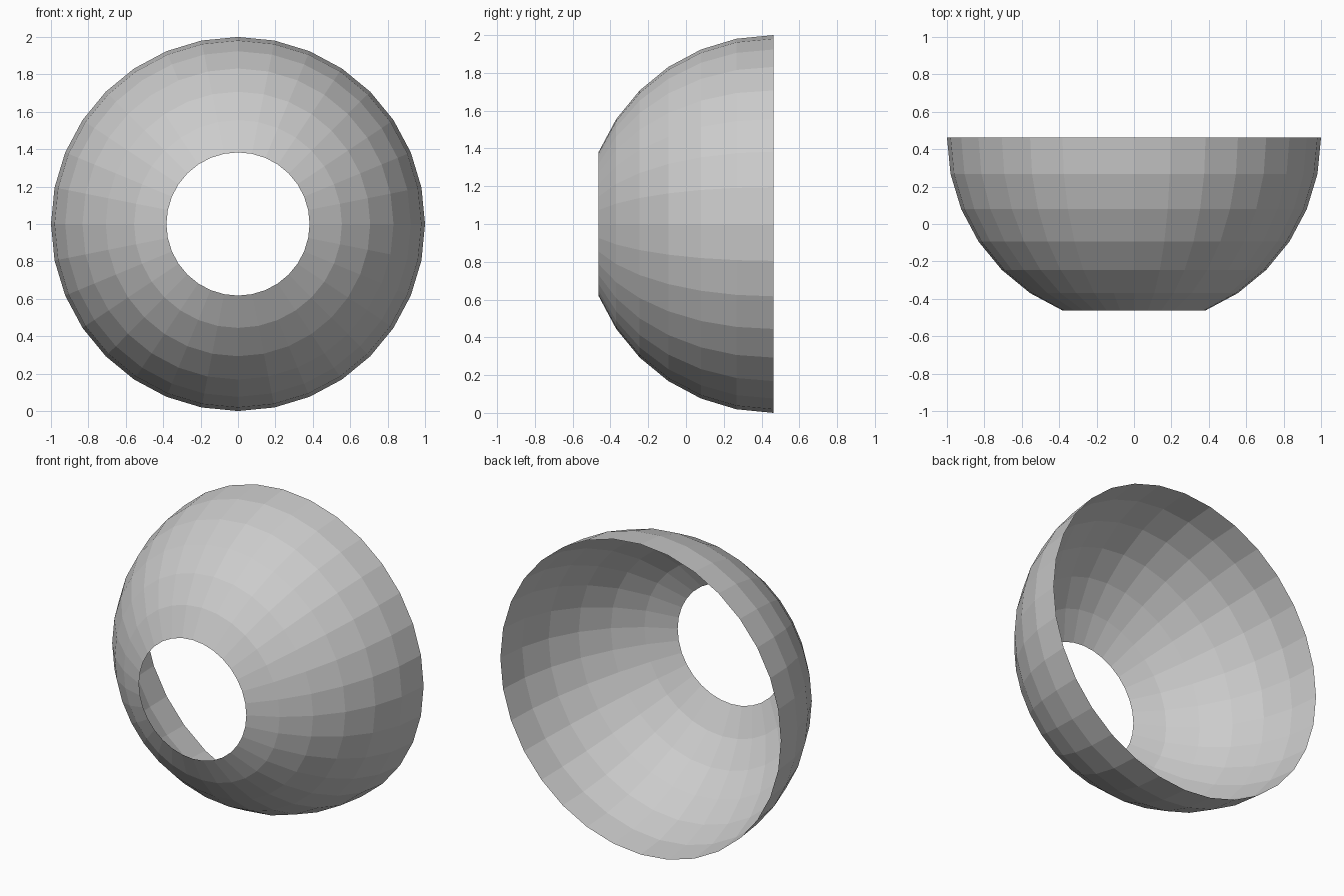
import bpy, bmesh, math
from mathutils import Matrix

if "Cube" in bpy.data.objects:
    bpy.data.objects.remove(bpy.data.objects["Cube"])

# Open bowl: half of a 32 x 16 sphere lying along y, with the front cap removed
CAP_ANGLE = math.radians(67.5)
Y_RIM = math.sin(CAP_ANGLE) / 2

bm = bmesh.new()
bmesh.ops.create_uvsphere(bm, u_segments=32, v_segments=16, radius=1)
bmesh.ops.rotate(bm, verts=bm.verts, matrix=Matrix.Rotation(math.radians(90), 3, 'X'))

# Keep only the rings between the wide back rim and the small front hole
outside = [v for v in bm.verts
           if v.co.y > 0.01 or v.co.y < -math.sin(CAP_ANGLE) - 0.01]
bmesh.ops.delete(bm, geom=outside, context='VERTS')
bmesh.ops.translate(bm, verts=bm.verts, vec=(0, Y_RIM, 1))

# Single-surface, flat-shaded shell
mesh = bpy.data.meshes.new("bowl_shell")
bm.to_mesh(mesh)
bm.free()
bowl = bpy.data.objects.new("bowl_shell", mesh)
bpy.context.collection.objects.link(bowl)
